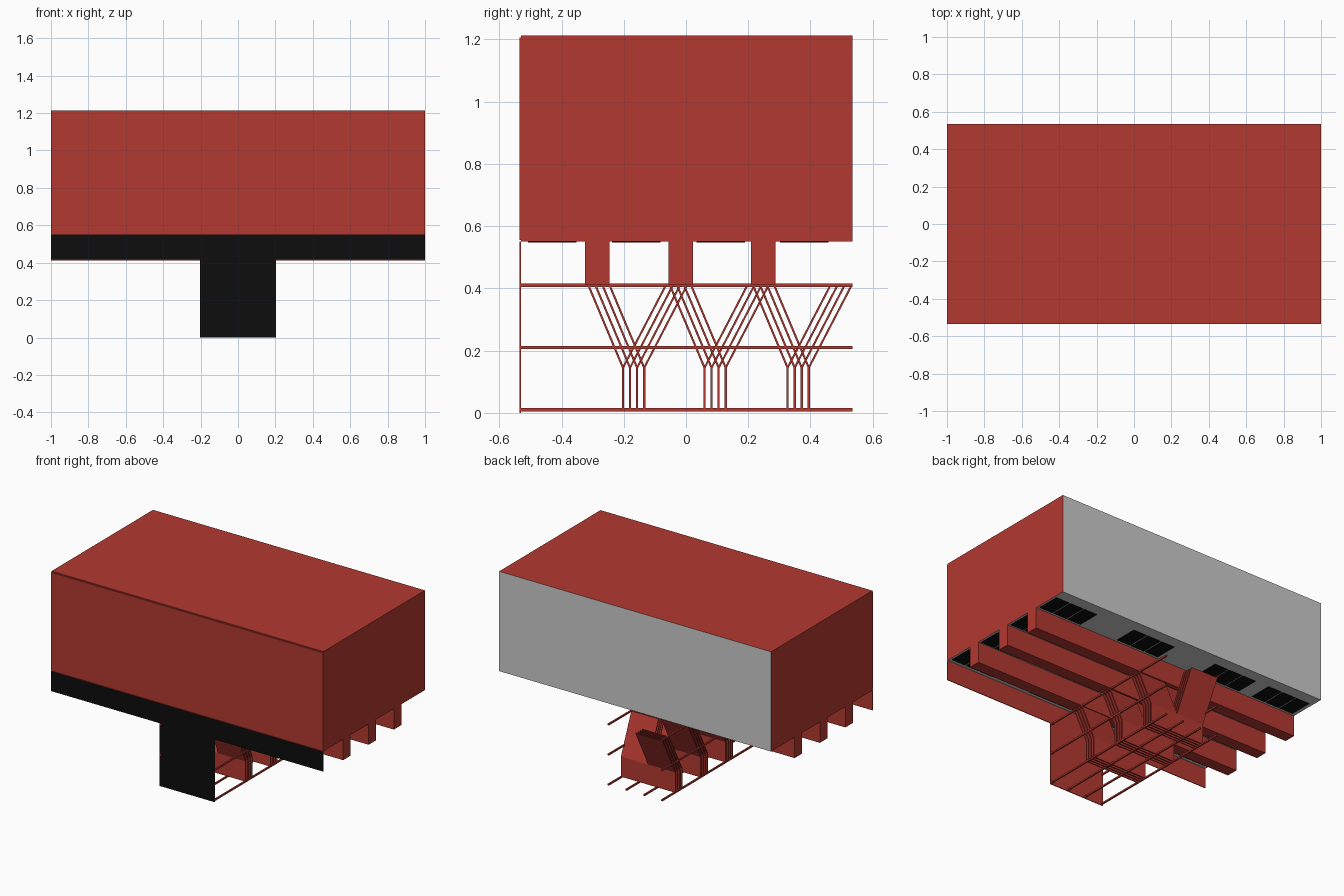
import bpy, bmesh
from mathutils import Vector

if "Cube" in bpy.data.objects:
    bpy.data.objects.remove(bpy.data.objects["Cube"])


def material(name, color):
    m = bpy.data.materials.new(name)
    m.diffuse_color = color
    m.use_nodes = True
    m.node_tree.nodes["Principled BSDF"].inputs["Base Color"].default_value = m.diffuse_color
    return m


RED = material("red_paint", (0.45, 0.04, 0.03, 1))
BLACK = material("black_paint", (0.004, 0.004, 0.004, 1))


def finish(name, bm, mats, pick=None):
    bmesh.ops.recalc_face_normals(bm, faces=bm.faces[:])
    if pick:
        for f in bm.faces:
            f.material_index = pick(f.normal)
    me = bpy.data.meshes.new(name)
    bm.to_mesh(me)
    bm.free()
    for m in mats:
        me.materials.append(m)
    ob = bpy.data.objects.new(name, me)
    bpy.context.collection.objects.link(ob)
    return ob


def add_box(bm, x0, x1, y0, y1, z0, z1):
    vs = bmesh.ops.create_cube(bm, size=1)["verts"]
    bmesh.ops.scale(bm, verts=vs, vec=(x1 - x0, y1 - y0, z1 - z0))
    bmesh.ops.translate(bm, verts=vs, vec=((x0 + x1) / 2, (y0 + y1) / 2, (z0 + z1) / 2))


def add_prism(bm, pts, offset):
    f = bm.faces.new([bm.verts.new(p) for p in pts])
    g = bmesh.ops.extrude_face_region(bm, geom=[f], use_keep_orig=True)
    vs = [v for v in g["geom"] if isinstance(v, bmesh.types.BMVert)]
    bmesh.ops.translate(bm, verts=vs, vec=Vector(offset))


D = 0.535   # half depth
W = 0.20    # half width of the stand

# Main cabinet: red, with bare grey back and underside
bm = bmesh.new()
add_box(bm, -1, 1, -D + 0.005, D, 0.55, 1.213)
finish("cabinet", bm, [RED, None], lambda n: int(n.y > 0.5 or n.z < -0.5))

# Thin panel on the cabinet front
bm = bmesh.new()
add_box(bm, -1, 1, -D, -D + 0.005, 0.555, 1.206)
finish("cabinet_front_panel", bm, [RED])

# T-shaped front board, black outside and red behind
bm = bmesh.new()
tee = [(-1, 0.55), (-1, 0.417), (-W - .003, 0.417), (-W - .003, 0),
       (W + .003, 0), (W + .003, 0.417), (1, 0.417), (1, 0.55)]
add_prism(bm, [(x, -D, z) for x, z in tee], (0, 0.005, 0))
finish("front_board", bm, [RED, BLACK], lambda n: int(n.y < -0.5))

# Long cross beams under the cabinet
bm = bmesh.new()
for y in (-0.285, -0.017, 0.248):
    add_box(bm, -1, 1, y - 0.039, y + 0.039, 0.412, 0.55)
finish("cross_beams", bm, [RED])

# Black slots in the underside: groups of three in each bay
bm = bmesh.new()
for y in (-0.43, -0.16, 0.112, 0.38):
    for x in (0.67, 0.07, -0.56, -0.975):
        for i in range(3):
            add_box(bm, x + i * 0.108, x + i * 0.108 + 0.1,
                    y - 0.078, y + 0.078, 0.548, 0.551)
finish("underside_slots", bm, [BLACK])

# Rails running front to back
bm = bmesh.new()
for z, xs in ((0.01, (-0.196, -0.066, 0.066, 0.196)),
              (0.21, (-0.196, 0.196)), (0.41, (-0.196, 0.196))):
    for x in xs:
        add_box(bm, x - 0.005, x + 0.005, -D, D, z - 0.005, z + 0.005)
finish("rails", bm, [RED])

# Stand plates: upright sheet whose halves fold forward and backward
T = 0.007
for n, y0 in enumerate((-0.206, 0.056, 0.323)):
    bm = bmesh.new()
    for i in range(4):
        y = y0 + i * 0.0227
        add_box(bm, -W, W, y, y + T, 0.01, 0.145)
        for lean, x in ((-0.109, 0), (0.135, -W)):
            add_prism(bm, [(x, y, 0.145), (x, y + T, 0.145),
                           (x, y + T + lean, 0.405), (x, y + lean, 0.405)], (W, 0, 0))
    finish("stand_plates_%d" % (n + 1), bm, [RED])
